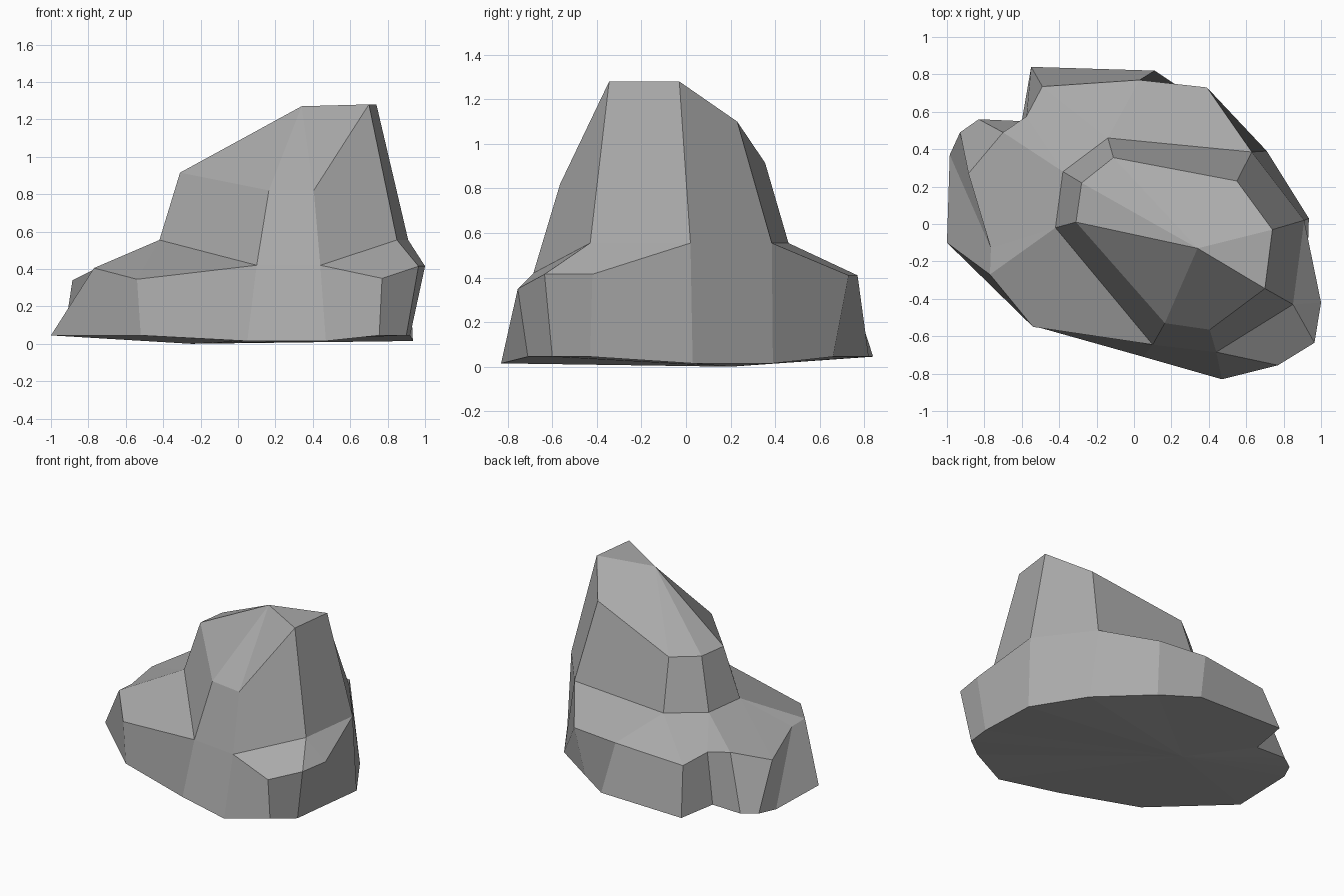
import bpy
import bmesh
from mathutils import Vector

cube = bpy.data.objects.get("Cube")
if cube:
    bpy.data.objects.remove(cube, do_unlink=True)


def make_material(name, color):
    material = bpy.data.materials.new(name)
    material.use_nodes = True
    material.diffuse_color = color
    material.node_tree.nodes["Principled BSDF"].inputs["Base Color"].default_value = color
    return material


def at_height(height, points):
    """Lift flat outline points to one height."""
    return [(x, y, height) for x, y in points]


# Foot outline, counter-clockwise from the low left end
left_foot = at_height(.045, [(-1, -.1), (-.52, -.55)])
front_foot = at_height(.015, [(.05, -.71), (.47, -.83)])
corner_foot = at_height(.045, [(.755, -.71), (.9, -.6), (.92, -.43)])
right_foot = at_height(.015, [(.935, .03), (.71, .39)])
back_foot = at_height(.045, [(.35, .66), (.11, .82), (-.55, .84)])
notch_foot = at_height(.045, [(-.6, .55), (-.83, .56), (-.93, .49), (-.985, .37)])
foot = left_foot + front_foot + corner_foot + right_foot + back_foot + notch_foot

# Ledge corners where the upper mass meets the lower shoulder
ledge_left, ledge_back_left, ledge_back, ledge_back_right, ledge_right, ledge_front = at_height(
    .555, [(-.42, -.02), (-.38, .28), (-.14, .46), (.63, .385), (.91, .02), (.85, -.43)])

# Front buttress, which rises straight through the ledge
buttress_left, buttress_right = at_height(.42, [(.1, -.645), (.44, -.685)])
buttress_top_left, buttress_top_right = at_height(.82, [(.165, -.53), (.405, -.565)])

# Rim of the sloping crown
rim_left, rim_back_left, rim_back = at_height(.915, [(-.31, .01), (-.28, .22), (-.11, .355)])
rim_back_right = (.55, .23, 1.1)
rim_right, rim_front = at_height(1.28, [(.74, -.03), (.7, -.345)])
crown_point = (.34, -.13, 1.27)
underside_point = (-.25, .2, 0)

# Shoulder outline, one corner above each foot corner
shoulder = [
    (-.77, -.27, .405), (-.54, -.55, .345), buttress_left, buttress_right,
    (.77, -.755, .35), (.965, -.635, .415), (1, -.42, .415),
    ledge_right, ledge_back_right,
    (.39, .73, .41), (.03, .77, .41), (-.49, .735, .37),
    (-.575, .575, .43), (-.7, .49, .43), (-.885, .27, .34), (-.765, -.13, .4),
]

# Repeated corners let many shoulder corners meet at one ledge corner
ledge = (
    [ledge_left] * 2 + [buttress_left, buttress_right] + [ledge_front] * 3
    + [ledge_right] + [ledge_back_right] * 2 + [ledge_back] * 2
    + [ledge_back_left] * 2 + [ledge_left] * 2
)
rim = (
    [rim_left] * 2 + [buttress_top_left, buttress_top_right] + [rim_front] * 3
    + [rim_right] + [rim_back_right] * 2 + [rim_back] * 2
    + [rim_back_left] * 2 + [rim_left] * 2
)


def build_rock(name, rings, bottom, top, material):
    """Skin stacked rings, skipping collapsed corners, and close both ends."""
    bm = bmesh.new()
    corners = {}

    def add_face(points):
        unique = list(dict.fromkeys(points))
        if len(unique) < 3:
            return
        for point in unique:
            if point not in corners:
                corners[point] = bm.verts.new(Vector(point))
        bm.faces.new([corners[point] for point in unique])

    count = len(rings[0])
    for i in range(count):
        j = (i + 1) % count
        for lower, upper in zip(rings, rings[1:]):
            add_face((lower[i], lower[j], upper[j], upper[i]))
        add_face((rings[-1][i], rings[-1][j], top))
        add_face((rings[0][j], rings[0][i], bottom))

    bmesh.ops.recalc_face_normals(bm, faces=bm.faces[:])
    mesh = bpy.data.meshes.new(name)
    bm.to_mesh(mesh)
    bm.free()
    mesh.materials.append(material)
    rock = bpy.data.objects.new(name, mesh)
    bpy.context.collection.objects.link(rock)
    return rock


stone = make_material("stone_grey", (.4, .4, .4, 1))
build_rock("rock", [foot, shoulder, ledge, rim], underside_point, crown_point, stone)
